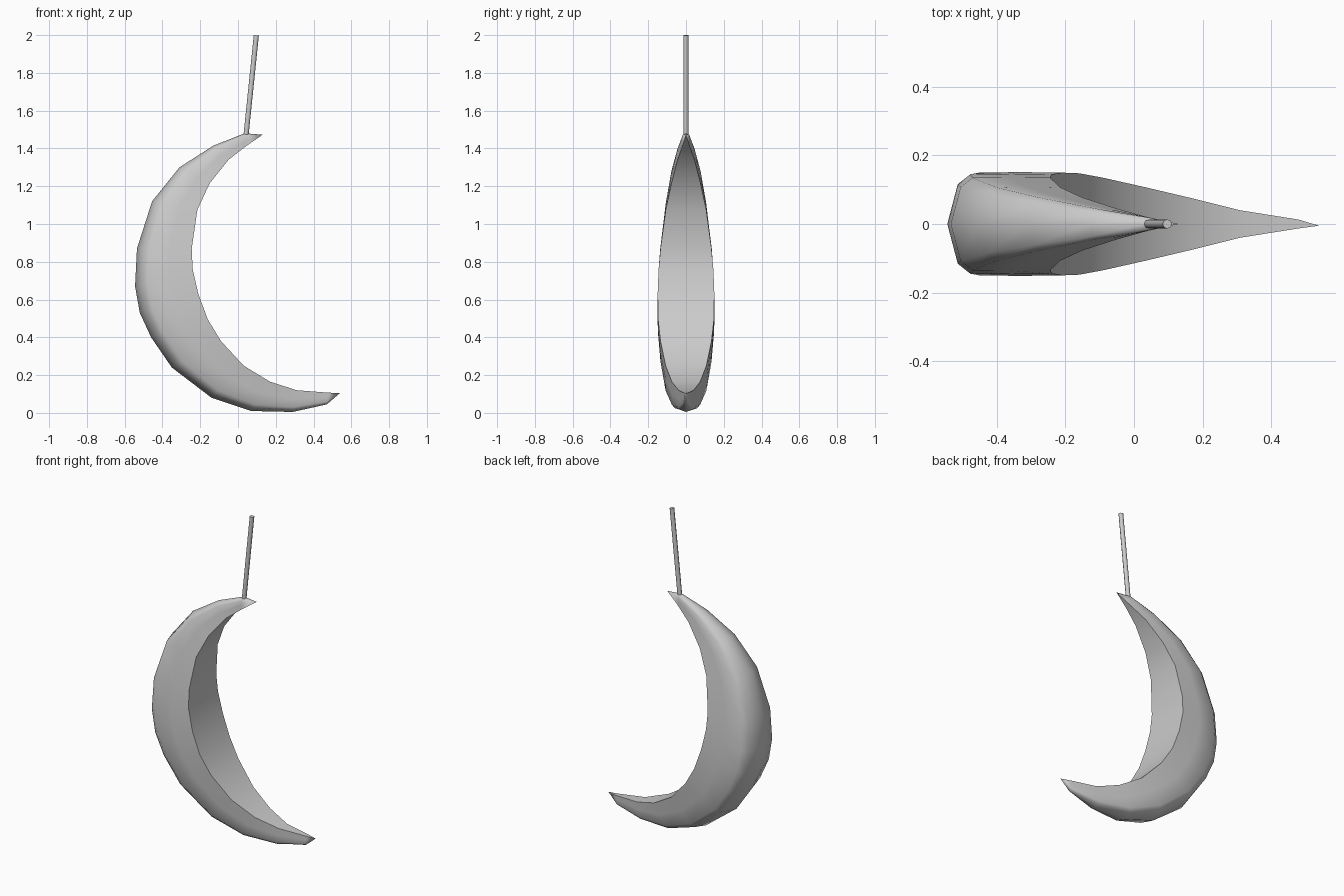
import bpy, bmesh, math
from mathutils import Vector

cube = bpy.data.objects.get("Cube")
if cube:
    bpy.data.objects.remove(cube, do_unlink=True)

grey = bpy.data.materials.new("plain grey")
grey.use_nodes = True
grey.diffuse_color = (0.6, 0.6, 0.6, 1)
grey.node_tree.nodes["Principled BSDF"].inputs["Base Color"].default_value = (0.6, 0.6, 0.6, 1)


def finish(name, bm, angle):
    bmesh.ops.recalc_face_normals(bm, faces=bm.faces)
    mesh = bpy.data.meshes.new(name)
    bm.to_mesh(mesh)
    bm.free()
    mesh.materials.append(grey)
    obj = bpy.data.objects.new(name, mesh)
    bpy.context.collection.objects.link(obj)
    bpy.ops.object.select_all(action='DESELECT')
    obj.select_set(True)
    bpy.context.view_layer.objects.active = obj
    bpy.ops.object.shade_smooth_by_angle(angle=math.radians(angle))
    return obj


# Crescent ribs: outer x, outer z, inner x, inner z, half width
ribs = [
    (0.035, 1.48, 0.04, 1.41, 0.02),
    (-0.13, 1.415, -0.05, 1.34, 0.045),
    (-0.31, 1.30, -0.15, 1.215, 0.077),
    (-0.455, 1.12, -0.215, 1.075, 0.107),
    (-0.535, 0.87, -0.245, 0.87, 0.135),
    (-0.545, 0.67, -0.24, 0.76, 0.145),
    (-0.52, 0.53, -0.21, 0.63, 0.15),
    (-0.46, 0.40, -0.16, 0.495, 0.148),
    (-0.35, 0.24, -0.09, 0.38, 0.135),
    (-0.14, 0.08, 0.03, 0.25, 0.108),
    (0.07, 0.01, 0.17, 0.165, 0.075),
    (0.29, 0.005, 0.31, 0.12, 0.04),
    (0.47, 0.045, 0.48, 0.107, 0.013),
]
# Half cross-section from the flat inner face to the rounded back: depth, width
half = [(0, 1), (0.4, 1.01), (0.78, 1), (0.9, 0.8)]
section = half + [(1, 0)] + [(d, -w) for d, w in reversed(half)]

bm = bmesh.new()
rings = []
for ox, oz, ix, iz, width in ribs:
    outer, inner = Vector((ox, 0, oz)), Vector((ix, 0, iz))
    rings.append([bm.verts.new(inner.lerp(outer, d) + Vector((0, w * width, 0)))
                  for d, w in section])
n = len(section)
for a, b in zip(rings, rings[1:]):
    for i in range(n):
        j = (i + 1) % n
        bm.faces.new((a[i], a[j], b[j], b[i]))
# Pointed ends
for ring, tip in ((rings[0], (0.13, 0, 1.473)), (rings[-1], (0.54, -0.005, 0.105))):
    point = bm.verts.new(tip)
    for i in range(n):
        bm.faces.new((ring[i], ring[(i + 1) % n], point))
finish("crescent", bm, 50)

# Slanted hanging rod
start, end = Vector((0.042, 0, 1.465)), Vector((0.097, 0, 1.999))
axis = end - start
bm = bmesh.new()
bmesh.ops.create_cone(bm, cap_ends=True, segments=8, radius1=0.0135,
                      radius2=0.0135, depth=axis.length)
rod = finish("hanging_rod", bm, 50)
rod.location = (start + end) / 2
rod.rotation_euler = axis.to_track_quat('Z', 'Y').to_euler()
